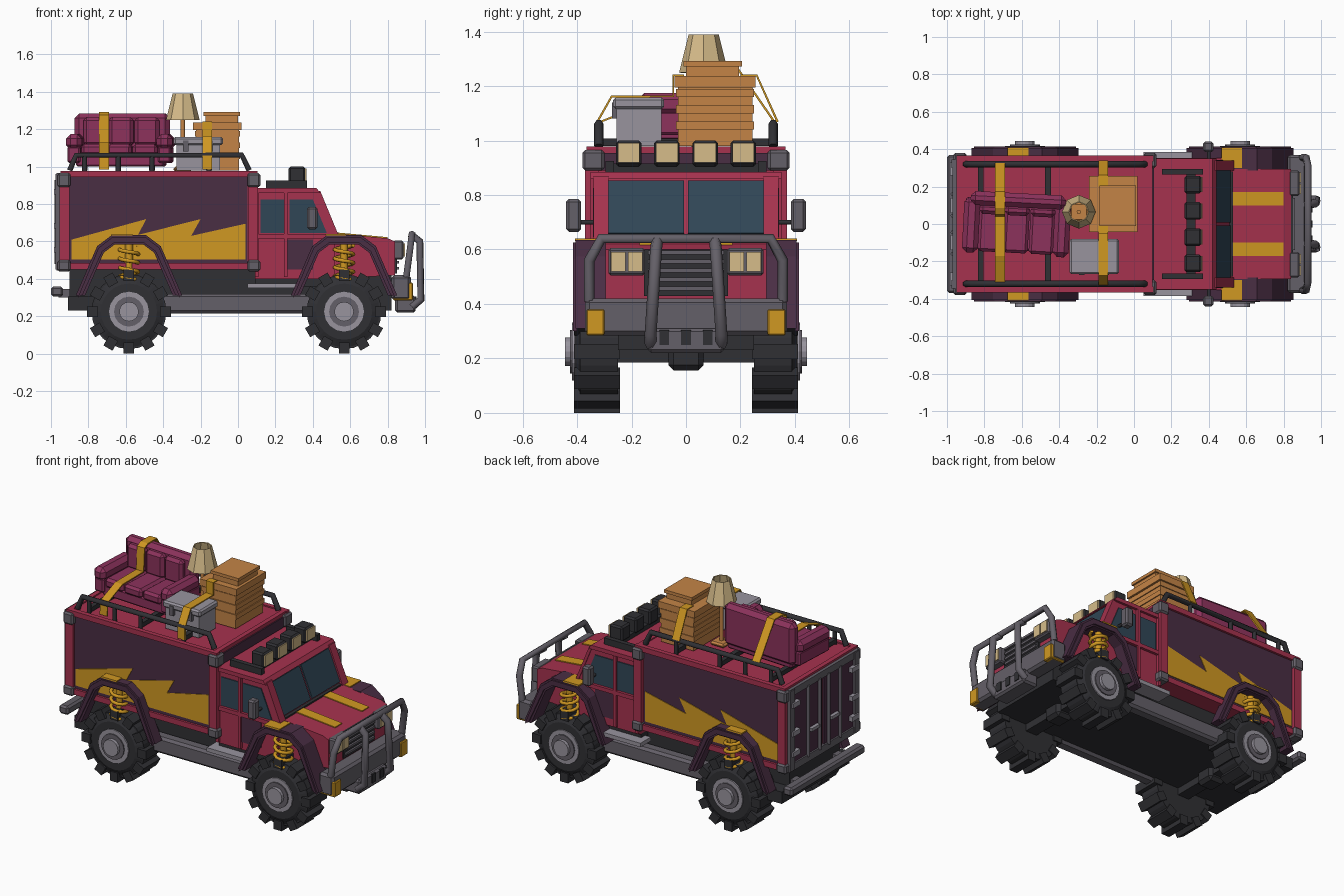
import bpy, bmesh, math
from mathutils import Matrix, Vector

def material(name, r, g, b):
    m = bpy.data.materials.new(name)
    lin = [((c / 255 + 0.055) / 1.055) ** 2.4 for c in (r, g, b)]
    m.diffuse_color = (*lin, 1)
    return m

RED = material("red paint", 166, 50, 78)
PURPLE = material("dark purple", 74, 46, 68)
YELLOW = material("yellow", 208, 152, 34)
BLACK = material("rubber black", 48, 48, 52)
GREY = material("mid grey", 100, 96, 104)
LIGHT = material("light grey", 152, 148, 158)
GLASS = material("glass", 48, 70, 86)
CREAM = material("cream", 214, 188, 138)
BROWN = material("cardboard", 196, 132, 70)
PLUM = material("plum fabric", 140, 50, 92)
SIDES = (-1, 1)

def finish(name, bm, mat):
    bmesh.ops.recalc_face_normals(bm, faces=bm.faces)
    me = bpy.data.meshes.new(name)
    bm.to_mesh(me)
    bm.free()
    me.materials.append(mat)
    ob = bpy.data.objects.new(name, me)
    bpy.context.collection.objects.link(ob)
    return ob

def box(name, mat, x, y, z, bevel=0, side=1):
    """Box from (min, max) ranges; side=-1 mirrors it in y."""
    bm = bmesh.new()
    size = [r[1] - r[0] for r in (x, y, z)]
    mid = [sum(r) / 2 for r in (x, y, z)]
    mid[1] *= side
    bmesh.ops.create_cube(bm, size=1, matrix=Matrix.Translation(mid) @ Matrix.Diagonal((*size, 1)))
    if bevel:
        bmesh.ops.bevel(bm, geom=bm.edges[:], offset=bevel, segments=1, affect='EDGES')
    return finish(name, bm, mat)

def prism(name, mat, pts, y0, y1, side=1):
    """Side profile in (x, z) extruded across y."""
    bm = bmesh.new()
    f = bm.faces.new([bm.verts.new((x, y0 * side, z)) for x, z in pts])
    new = bmesh.ops.extrude_face_region(bm, geom=[f])["geom"]
    bmesh.ops.translate(bm, vec=(0, (y1 - y0) * side, 0), verts=[v for v in new if isinstance(v, bmesh.types.BMVert)])
    return finish(name, bm, mat)

def tube(name, mat, pts, r, res=1):
    cu = bpy.data.curves.new(name, 'CURVE')
    cu.dimensions, cu.bevel_depth, cu.bevel_resolution, cu.use_fill_caps = '3D', r, res, True
    sp = cu.splines.new('POLY')
    sp.points.add(len(pts) - 1)
    for p, c in zip(sp.points, pts):
        p.co = (*c, 1)
    tmp = bpy.data.objects.new(name + "_path", cu)
    bpy.context.collection.objects.link(tmp)
    bpy.context.view_layer.update()
    me = bpy.data.meshes.new_from_object(tmp.evaluated_get(bpy.context.evaluated_depsgraph_get()))
    bpy.data.objects.remove(tmp)
    me.materials.clear()
    me.materials.append(mat)
    ob = bpy.data.objects.new(name, me)
    bpy.context.collection.objects.link(ob)
    return ob

def disc(bm, x, y0, y1, z, r0, r1, n):
    m = Matrix.Translation((x, (y0 + y1) / 2, z)) @ Matrix.Rotation(math.pi / 2 if y1 < y0 else -math.pi / 2, 4, 'X')
    bmesh.ops.create_cone(bm, cap_ends=True, segments=n, radius1=r0, radius2=r1, depth=abs(y1 - y0), matrix=m)

# Chassis, axles and side rails
box("chassis", BLACK, (-0.90, 0.82), (-0.25, 0.25), (0.23, 0.45))
box("rear_underframe", BLACK, (-0.91, -0.74), (-0.34, 0.34), (0.23, 0.305))
for x in (-0.583, 0.567):
    box("axle", BLACK, (x - 0.04, x + 0.04), (-0.26, 0.26), (0.185, 0.265))
    box("differential", BLACK, (x - 0.06, x + 0.06), (-0.065, 0.065), (0.155, 0.26), 0.02)

# Cargo box with framed panels
BX0, BX1 = -0.95, 0.10
box("cargo_body", RED, (BX0, BX1), (-0.345, 0.345), (0.45, 0.97))
box("front_panel", PURPLE, (BX1, BX1 + 0.008), (-0.32, 0.32), (0.89, 0.955))
bolt = [(-0.89, 0.505), (-0.89, 0.61), (-0.49, 0.72), (-0.535, 0.635), (-0.20, 0.72),
        (-0.25, 0.63), (0.04, 0.695), (0.04, 0.505)]
for s in SIDES:
    box("side_panel", PURPLE, (-0.90, 0.05), (0.343, 0.351), (0.485, 0.95), side=s)
    prism("lightning_stripe", YELLOW, bolt, 0.35, 0.355, s)
    for z in ((0.45, 0.485), (0.945, 0.978)):
        box("side_rail", RED, (BX0, BX1 + 0.005), (0.335, 0.365), z, side=s)
    for x in ((BX0 - 0.005, -0.90), (0.055, BX1 + 0.008)):
        box("corner_post", RED, x, (0.32, 0.37), (0.46, 0.96), side=s)
    for x in ((-0.965, -0.895), (0.05, 0.12)):
        for z in ((0.44, 0.50), (0.89, 0.965)):
            box("corner_block", GREY, x, (0.30, 0.38), z, 0.01, s)
for x in (BX0, BX1 - 0.03):
    box("roof_edge", RED, (x, x + 0.03), (-0.35, 0.35), (0.95, 0.978))

# Rear doors with lock rods and hinges
for s in SIDES:
    box("rear_door", PURPLE, (-0.96, -0.945), (0.01, 0.31), (0.49, 0.92), side=s)
    box("rear_frame_post", GREY, (-0.975, -0.94), (0.30, 0.345), (0.45, 0.96), side=s)
    for y in (0.045, 0.16):
        tube("lock_rod", GREY, [(-0.97, y * s, 0.48), (-0.97, y * s, 0.93)], 0.011)
    box("door_handle", LIGHT, (-0.982, -0.96), (0.06, 0.14), (0.63, 0.65), side=s)
    for z in (0.54, 0.67, 0.85):
        box("hinge", LIGHT, (-0.985, -0.96), (0.26, 0.33), (z, z + 0.03), side=s)
    box("bumper_bracket", GREY, (-0.96, -0.85), (0.18, 0.24), (0.30, 0.345), side=s)
for z in ((0.445, 0.49), (0.92, 0.965)):
    box("rear_frame_rail", GREY, (-0.97, -0.94), (-0.345, 0.345), z)
box("rear_bumper", GREY, (-1.0, -0.935), (-0.37, 0.37), (0.305, 0.36), 0.012)

# Cab, hood and windows
prism("cab", RED, [(0.09, 0.40), (0.09, 0.87), (0.42, 0.87), (0.515, 0.64), (0.515, 0.40)], -0.335, 0.335)
prism("cab_roof", RED, [(0.08, 0.86), (0.08, 0.885), (0.42, 0.885), (0.44, 0.86)], -0.35, 0.35)
prism("hood", RED, [(0.50, 0.40), (0.50, 0.645), (0.80, 0.617), (0.84, 0.60), (0.84, 0.42)], -0.295, 0.295)
box("cowl", BLACK, (0.50, 0.53), (-0.28, 0.28), (0.63, 0.652))
top, bottom, out = Vector((0.428, 0.85)), Vector((0.508, 0.657)), Vector((0.0083, 0.0035))
for s in SIDES:
    prism("windshield", GLASS, [top, bottom, bottom + out, top + out], 0.008, 0.285, s)
    prism("windshield_post", RED, [(0.42, 0.87), (0.515, 0.64), (0.535, 0.64), (0.44, 0.87)], 0.285, 0.34, s)
    prism("hood_stripe", YELLOW, [(0.53, 0.642), (0.53, 0.648), (0.80, 0.623), (0.80, 0.615)], 0.10, 0.17, s)
    prism("rear_window", GLASS, [(0.12, 0.645), (0.12, 0.825), (0.25, 0.825), (0.25, 0.645)], 0.333, 0.341, s)
    prism("front_window", GLASS, [(0.275, 0.645), (0.275, 0.825), (0.40, 0.825), (0.475, 0.645)], 0.333, 0.341, s)
    box("door_panel", PURPLE, (0.265, 0.40), (0.333, 0.341), (0.45, 0.61), side=s)
    for x in (0.10, 0.255):
        box("door_post", RED, (x - 0.01, x + 0.01), (0.33, 0.352), (0.41, 0.86), side=s)
    box("door_rail", RED, (0.09, 0.50), (0.33, 0.352), (0.615, 0.64), side=s)
    box("side_step", LIGHT, (0.05, 0.32), (0.28, 0.385), (0.35, 0.375), side=s)
    box("sill", BLACK, (0.09, 0.50), (0.24, 0.32), (0.36, 0.41), side=s)
    box("chassis_rail", GREY, (-0.42, 0.40), (0.25, 0.33), (0.215, 0.32), 0.015, s)
    box("mirror", GREY, (0.37, 0.425), (0.385, 0.44), (0.665, 0.785), 0.01, s)
    tube("mirror_arm", BLACK, [(0.40, 0.33 * s, 0.70), (0.40, 0.40 * s, 0.70)], 0.01)

# Grille and headlights
box("grille", BLACK, (0.83, 0.85), (-0.155, 0.155), (0.43, 0.60))
for i in range(5):
    z = 0.45 + i * 0.033
    box("grille_bar", GREY, (0.84, 0.862), (-0.14, 0.14), (z, z + 0.014))
for s in SIDES:
    box("headlight_frame", GREY, (0.83, 0.885), (0.15, 0.285), (0.505, 0.605), 0.008, s)
    for y in (0.16, 0.222):
        box("headlight", CREAM, (0.88, 0.892), (y, y + 0.053), (0.52, 0.59), side=s)

# Front bumper and bull bar
box("front_bumper", GREY, (0.82, 0.925), (-0.37, 0.37), (0.285, 0.42), 0.015)
box("skid_plate", GREY, (0.84, 0.95), (-0.14, 0.14), (0.22, 0.31), 0.012)
for y in (-0.08, 0, 0.08):
    box("skid_slot", BLACK, (0.945, 0.955), (y - 0.018, y + 0.018), (0.25, 0.305))
hoop = [(0.90, -0.355, 0.41), (0.92, -0.355, 0.56), (0.93, -0.31, 0.64)]
tube("bull_bar_hoop", GREY, hoop + [(x, -y, z) for x, y, z in reversed(hoop)], 0.02)
for s in SIDES:
    tube("bull_bar_post", GREY, [(0.92, 0.105 * s, 0.64), (0.972, 0.11 * s, 0.60), (0.978, 0.13 * s, 0.29),
                                 (0.93, 0.13 * s, 0.25)], 0.022)
    box("corner_lamp", YELLOW, (0.83, 0.935), (0.30, 0.366), (0.285, 0.38), 0.005, s)

# Wheels, springs and arches
outer = [(-0.285, 0.31), (-0.17, 0.575), (-0.09, 0.635), (0.09, 0.635), (0.17, 0.575), (0.285, 0.31)]
inner = [(0.235, 0.31), (0.135, 0.54), (0.075, 0.585), (-0.075, 0.585), (-0.135, 0.54), (-0.235, 0.31)]
for cx, arch_y, patch in ((-0.583, 0.335, -0.62), (0.567, 0.285, 0.522)):
    for s in SIDES:
        bm = bmesh.new()
        disc(bm, cx, 0.25 * s, 0.39 * s, 0.225, 0.20, 0.20, 24)
        disc(bm, cx, 0.39 * s, 0.41 * s, 0.225, 0.19, 0.15, 24)
        for i in range(12):
            m = (Matrix.Translation((cx, 0.327 * s, 0.225)) @ Matrix.Rotation(i * math.tau / 12, 4, 'Y')
                 @ Matrix.Translation((0, 0, -0.195)) @ Matrix.Diagonal((0.056, 0.17, 0.06, 1)))
            bmesh.ops.create_cube(bm, size=1, matrix=m)
        finish("tyre", bm, BLACK)
        for name, mat, r, y in (("rim", LIGHT, 0.107, 0.418), ("rim_dish", GREY, 0.08, 0.425), ("hub", LIGHT, 0.052, 0.445)):
            bm = bmesh.new()
            disc(bm, cx, 0.30 * s, y * s, 0.225, r, r, 16)
            finish(name, bm, mat)
        coil = [(cx + 0.05 * math.cos(a), (0.355 + 0.05 * math.sin(a)) * s, 0.39 + 0.19 * i / 40)
                for i in range(41) for a in [i * math.tau / 10]]
        tube("spring", YELLOW, coil, 0.011)
        tube("damper", YELLOW, [(cx, 0.355 * s, 0.36), (cx, 0.355 * s, 0.59)], 0.022)
        prism("wheel_arch", PURPLE, [(cx + x, z) for x, z in outer + inner], arch_y, 0.405, s)
        lip = [(cx + x * 0.96, z - 0.01) for x, z in outer] + [(cx + x * 1.05, z + 0.008) for x, z in inner]
        prism("arch_lip", PURPLE, lip, 0.40, 0.415, s)
        box("arch_patch", YELLOW, (patch - 0.055, patch + 0.055), (arch_y + 0.015, 0.408), (0.632, 0.641), side=s)

# Roof light bar
box("light_bar", BLACK, (0.28, 0.33), (-0.29, 0.29), (0.885, 0.915))
for s in SIDES:
    box("light_bar_foot", BLACK, (0.15, 0.37), (0.265, 0.295), (0.88, 0.925), side=s)
for y in (-0.21, -0.07, 0.07, 0.21):
    box("roof_lamp", BLACK, (0.27, 0.36), (y - 0.047, y + 0.047), (0.905, 1.0), 0.01)
    box("roof_lamp_lens", CREAM, (0.358, 0.367), (y - 0.04, y + 0.04), (0.92, 0.99))

# Roof rack
for s in SIDES:
    y = 0.32 * s
    tube("rack_rail", BLACK, [(-0.90, y, 0.98), (-0.865, y, 1.062), (0.02, y, 1.062), (0.06, y, 0.98)], 0.017)
    for x in (-0.82, -0.64, -0.46, -0.155):
        tube("rack_post", BLACK, [(x, y, 0.97), (x, y, 1.06)], 0.014)
for x in (-0.82, -0.46, -0.155):
    box("rack_crossbar", BLACK, (x - 0.015, x + 0.015), (-0.32, 0.32), (0.98, 1.008))

# Sofa, turned slightly
sofa = [box("sofa_base", PLUM, (-0.86, -0.39), (-0.14, 0.15), (1.0, 1.07), 0.01),
        box("sofa_back", PLUM, (-0.88, -0.37), (0.09, 0.165), (1.02, 1.285), 0.025)]
for x in (-0.905, -0.42):
    sofa.append(box("sofa_arm", PLUM, (x, x + 0.07), (-0.155, 0.13), (1.02, 1.11), 0.01))
    sofa.append(box("sofa_arm_roll", PLUM, (x - 0.008, x + 0.078), (-0.165, 0.13), (1.09, 1.175), 0.025))
for i in range(3):
    x = -0.83 + i * 0.137
    sofa.append(box("seat_cushion", PLUM, (x, x + 0.132), (-0.155, 0.09), (1.06, 1.12), 0.015))
    sofa.append(box("back_cushion", PLUM, (x, x + 0.132), (0.045, 0.10), (1.11, 1.265), 0.018))
pivot = Matrix.Translation((-0.63, 0, 0))
for ob in sofa:
    ob.data.transform(pivot @ Matrix.Rotation(math.radians(-3), 4, 'Z') @ pivot.inverted())

# Cardboard boxes and grey chest
box("large_crate", BROWN, (-0.225, 0.005), (-0.03, 0.245), (0.98, 1.21))
box("large_crate_lid", BROWN, (-0.24, 0.018), (-0.042, 0.256), (1.195, 1.237))
for z in (1.04, 1.10, 1.16):
    box("crate_slat", BROWN, (-0.23, 0.011), (-0.036, 0.25), (z, z + 0.03))
box("small_crate", BROWN, (-0.175, 0.0), (0.0, 0.195), (1.23, 1.28))
box("small_crate_lid", BROWN, (-0.185, 0.01), (-0.01, 0.205), (1.272, 1.292))
box("chest", LIGHT, (-0.33, -0.095), (-0.255, -0.09), (0.98, 1.13))
box("chest_lid", LIGHT, (-0.345, -0.08), (-0.268, -0.08), (1.115, 1.158), 0.01)
for x in (-0.28, -0.15):
    box("chest_latch", GREY, (x - 0.015, x + 0.015), (-0.272, -0.25), (1.08, 1.14))

# Floor lamp
tube("lamp_stem", BROWN, [(-0.295, 0.065, 0.98), (-0.295, 0.065, 1.34)], 0.012)
box("lamp_foot", BROWN, (-0.345, -0.245), (0.015, 0.115), (0.975, 1.0), 0.01)
bm = bmesh.new()
bmesh.ops.create_cone(bm, cap_ends=False, segments=8, radius1=0.09, radius2=0.055, depth=0.14,
                      matrix=Matrix.Translation((-0.295, 0.065, 1.32)))
finish("lamp_shade", bm, CREAM).modifiers.new("wall", 'SOLIDIFY').thickness = 0.006

# Cargo straps
def strap(x, path):
    bm = bmesh.new()
    rows = [[bm.verts.new((x + d, y, z)) for d in (-0.026, 0.026)] for y, z in path]
    for a, b in zip(rows, rows[1:]):
        bm.faces.new((a[0], a[1], b[1], b[0]))
    finish("strap", bm, YELLOW).modifiers.new("thick", 'SOLIDIFY').thickness = 0.008

strap(-0.717, [(-0.325, 0.985), (-0.32, 1.07), (-0.17, 1.13), (0.04, 1.13), (0.05, 1.275), (0.085, 1.292),
               (0.175, 1.292), (0.335, 1.06)])
strap(-0.165, [(-0.335, 0.985), (-0.335, 1.06), (-0.275, 1.165), (-0.05, 1.165), (-0.05, 1.242), (-0.008, 1.242)])
strap(-0.165, [(0.20, 1.242), (0.262, 1.242), (0.34, 1.07)])
